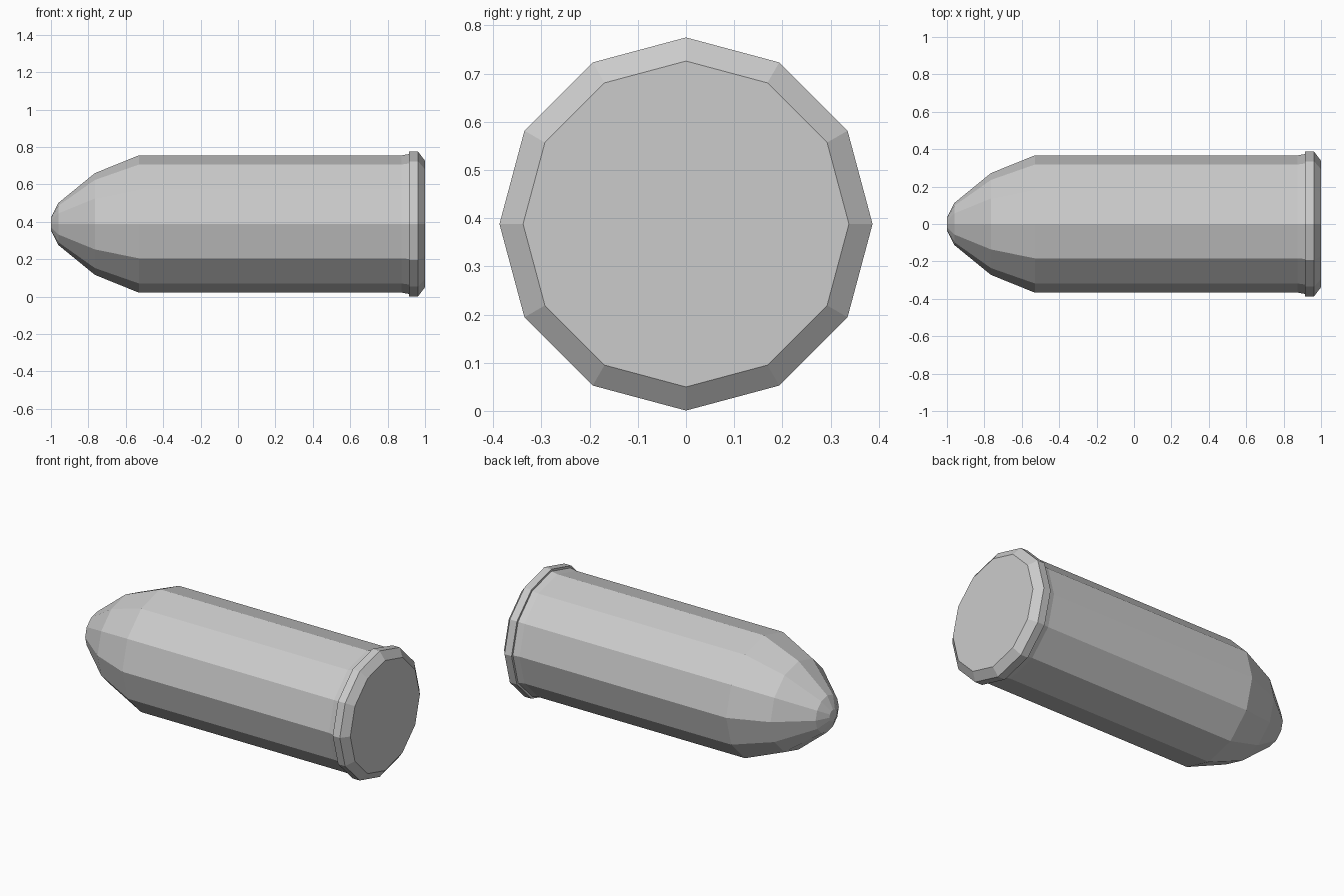
import bpy, bmesh
from math import cos, sin, tau

if "Cube" in bpy.data.objects:
    bpy.data.objects.remove(bpy.data.objects["Cube"])

SIDES = 12
AXIS_Z = 0.388


def lathe_x(name, profile):
    """Revolve (x, radius) points about a horizontal axis, with capped ends."""
    bm = bmesh.new()
    rings = [[bm.verts.new((x, r * cos(tau * i / SIDES), AXIS_Z + r * sin(tau * i / SIDES)))
              for i in range(SIDES)] for x, r in profile]
    for a, b in zip(rings, rings[1:]):
        for i in range(SIDES):
            j = (i + 1) % SIDES
            bm.faces.new((a[i], a[j], b[j], b[i]))
    bm.faces.new(rings[0])
    bm.faces.new(rings[-1])
    bmesh.ops.recalc_face_normals(bm, faces=bm.faces)
    mesh = bpy.data.meshes.new(name)
    bm.to_mesh(mesh)
    bm.free()
    obj = bpy.data.objects.new(name, mesh)
    bpy.context.collection.objects.link(obj)
    return obj


# Rounded nose, straight body, slight flare, then the rim with a bevelled base
lathe_x("shell_body", [
    (-1.0, 0.036), (-0.96, 0.113), (-0.765, 0.272), (-0.53, 0.367),
    (0.875, 0.367), (0.915, 0.374),
    (0.915, 0.387), (0.963, 0.387), (1.0, 0.338),
])
